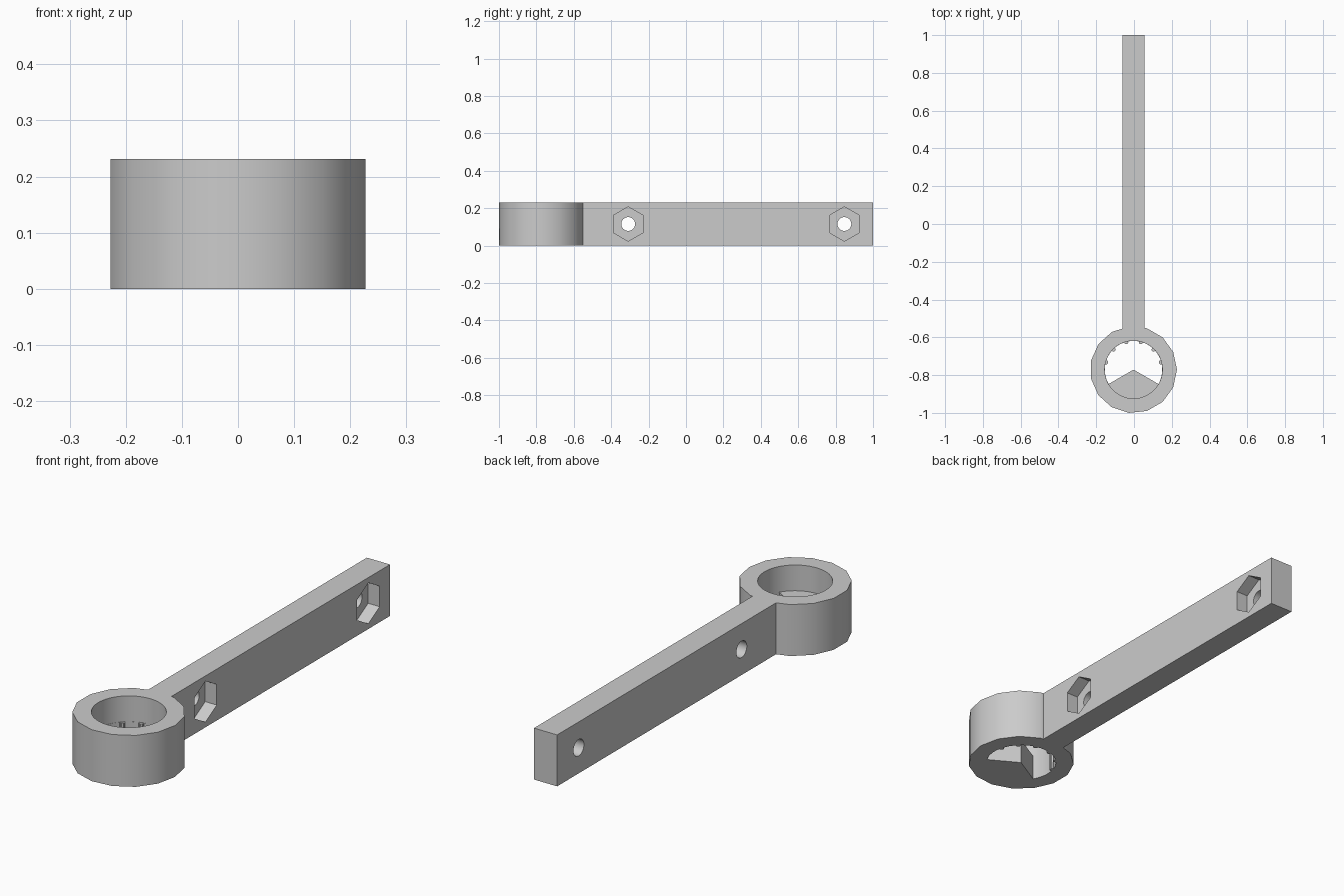
import bpy
import bmesh
from math import sin, cos, radians, pi
from mathutils import Matrix, Vector

if "Cube" in bpy.data.objects:
    bpy.data.objects.remove(bpy.data.objects["Cube"])

HEIGHT = 0.231
MID = HEIGHT / 2
CENTRE = Vector((-0.0025, -0.771))
OUTER, INNER = 0.23, 0.152
HALF = 0.0575                      # half the arm thickness

grey = bpy.data.materials.new("plain_grey")
grey.use_nodes = True
grey.diffuse_color = (0.6, 0.6, 0.6, 1)
grey.node_tree.nodes["Principled BSDF"].inputs["Base Color"].default_value = (0.6, 0.6, 0.6, 1)


def polar(radius, angle, centre=CENTRE):
    a = radians(angle)
    return centre + Vector((cos(a), sin(a))) * radius


def prism(name, outline, low, high, matrix=Matrix()):
    """Extrude a counter-clockwise outline from low to high."""
    bm = bmesh.new()
    face = bm.faces.new([bm.verts.new((p[0], p[1], low)) for p in outline])
    new = bmesh.ops.extrude_face_region(bm, geom=[face])["geom"]
    top = [v for v in new if isinstance(v, bmesh.types.BMVert)]
    bmesh.ops.translate(bm, verts=top, vec=(0, 0, high - low))
    bmesh.ops.recalc_face_normals(bm, faces=bm.faces)
    bm.transform(matrix)
    mesh = bpy.data.meshes.new(name)
    bm.to_mesh(mesh)
    bm.free()
    mesh.materials.append(grey)
    obj = bpy.data.objects.new(name, mesh)
    bpy.context.collection.objects.link(obj)
    return obj


def cut(target, cutter):
    """Subtract the cutter, then remove it."""
    mod = target.modifiers.new("cut", "BOOLEAN")
    mod.operation = "DIFFERENCE"
    mod.solver = "EXACT"
    mod.object = cutter
    bpy.context.view_layer.objects.active = target
    bpy.ops.object.modifier_apply(modifier=mod.name)
    bpy.data.objects.remove(cutter)


def circle(radius, sides, centre, start=0):
    return [polar(radius, start + 360 * i / sides, centre) for i in range(sides)]


# Ring and arm share one outline; the arm replaces the ring corner at its root
ring = circle(OUTER, 15, CENTRE)


def root(a, b, x):
    return a.lerp(b, (x - a.x) / (b.x - a.x))


right, left = CENTRE.x + HALF, CENTRE.x - HALF
arm = [root(ring[3], ring[4], right), Vector((right, 1)),
       Vector((left, 1)), root(ring[4], ring[5], left)]
body = prism("ring_and_arm", ring[:4] + arm + ring[5:], 0, HEIGHT)

# Lower bore: leaves a solid wedge at the front and small splines on the wall
sector = [CENTRE] + [polar(INNER, a) for a in range(-30, 211, 6)]
lower_bore = prism("lower_bore", sector, -0.1, MID + 0.03)
for angle in range(15, 180, 30):
    spline = circle(0.011, 10, polar(INNER - 0.002, angle))
    cut(lower_bore, prism("spline", spline, -0.2, HEIGHT))
cut(body, lower_bore)

# Upper bore: clears the full circle above the wedge and splines
cut(body, prism("upper_bore", circle(INNER + 0.0006, 60, CENTRE), MID, HEIGHT + 0.1))

# Bolt holes through the arm, with hexagonal nut pockets on the left side
for y in (-0.309, 0.847):
    side = Matrix.Translation((CENTRE.x, y, MID)) @ Matrix.Rotation(pi / 2, 4, "Y")
    origin = Vector((0, 0))
    cut(body, prism("nut_pocket", circle(0.092, 6, origin), 0, 0.2, side))
    cut(body, prism("bolt_hole", circle(0.037, 24, origin), -0.2, 0.1, side))

bpy.ops.object.select_all(action="DESELECT")
body.select_set(True)
bpy.context.view_layer.objects.active = body
bpy.ops.object.shade_smooth_by_angle(angle=radians(30))
